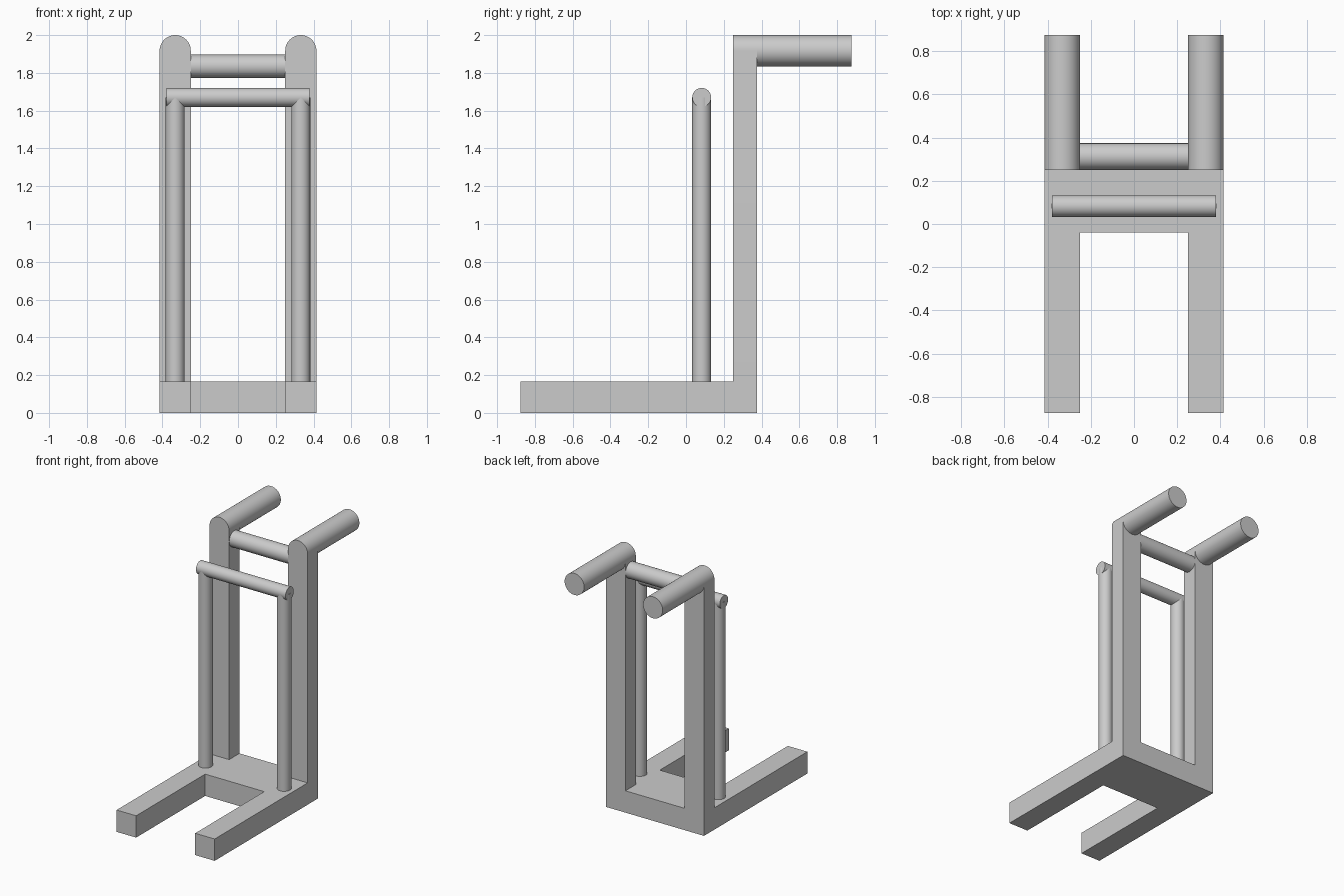
import bpy, bmesh, math
from mathutils import Vector

if "Cube" in bpy.data.objects:
    bpy.data.objects.remove(bpy.data.objects["Cube"])


def prism(name, points, depth):
    """Extrude a closed planar outline along the vector depth."""
    bm = bmesh.new()
    face = bm.faces.new([bm.verts.new(p) for p in points])
    ext = bmesh.ops.extrude_face_region(bm, geom=[face], use_keep_orig=True)
    verts = [g for g in ext["geom"] if isinstance(g, bmesh.types.BMVert)]
    bmesh.ops.translate(bm, verts=verts, vec=depth)
    bmesh.ops.recalc_face_normals(bm, faces=bm.faces)
    mesh = bpy.data.meshes.new(name)
    bm.to_mesh(mesh)
    bm.free()
    obj = bpy.data.objects.new(name, mesh)
    bpy.context.collection.objects.link(obj)
    return smooth(obj)


def rod(name, start, end, radius):
    """Round bar between two points."""
    a, b = Vector(start), Vector(end)
    bpy.ops.mesh.primitive_cylinder_add(
        vertices=48, radius=radius, depth=(b - a).length, location=(a + b) / 2,
        rotation=(b - a).to_track_quat("Z", "Y").to_euler())
    obj = bpy.context.object
    obj.name = name
    return smooth(obj)


def smooth(obj):
    bpy.ops.object.select_all(action="DESELECT")
    obj.select_set(True)
    bpy.context.view_layer.objects.active = obj
    bpy.ops.object.shade_smooth_by_angle(angle=math.radians(30))
    return obj


OUT, IN = 0.415, 0.25            # outer and inner half widths
MID, R = (OUT + IN) / 2, (OUT - IN) / 2
BACK, FRONT = 0.375, -0.875
BASE_H, TOP = 0.167, 2.0

# U-shaped base with two forward feet
half = [(IN, -0.04), (IN, FRONT), (OUT, FRONT), (OUT, BACK)]
outline = half + [(-x, y) for x, y in reversed(half)]
prism("base", [(x, y, 0) for x, y in outline], (0, 0, BASE_H))

for s, side in ((-1, "left"), (1, "right")):
    # Round-topped back post
    arc = [(MID + R * math.cos(i * math.pi / 24), TOP - R + R * math.sin(i * math.pi / 24))
           for i in range(25)]
    profile = [(IN, BASE_H), (OUT, BASE_H)] + arc
    prism(f"back_post_{side}", [(s * x, 0.25, z) for x, z in profile], (0, BACK - 0.25, 0))
    # Handle pointing backwards
    rod(f"handle_{side}", (s * MID, BACK, TOP - R), (s * MID, 0.875, TOP - R), R)
    # Slim round front post
    rod(f"front_post_{side}", (s * MID, 0.083, BASE_H), (s * MID, 0.083, 1.67), 0.05)

# Crossbars
rod("back_crossbar", (-IN, 0.3125, 1.835), (IN, 0.3125, 1.835), 0.0615)
rod("front_crossbar", (-0.379, 0.083, 1.67), (0.379, 0.083, 1.67), 0.05)
